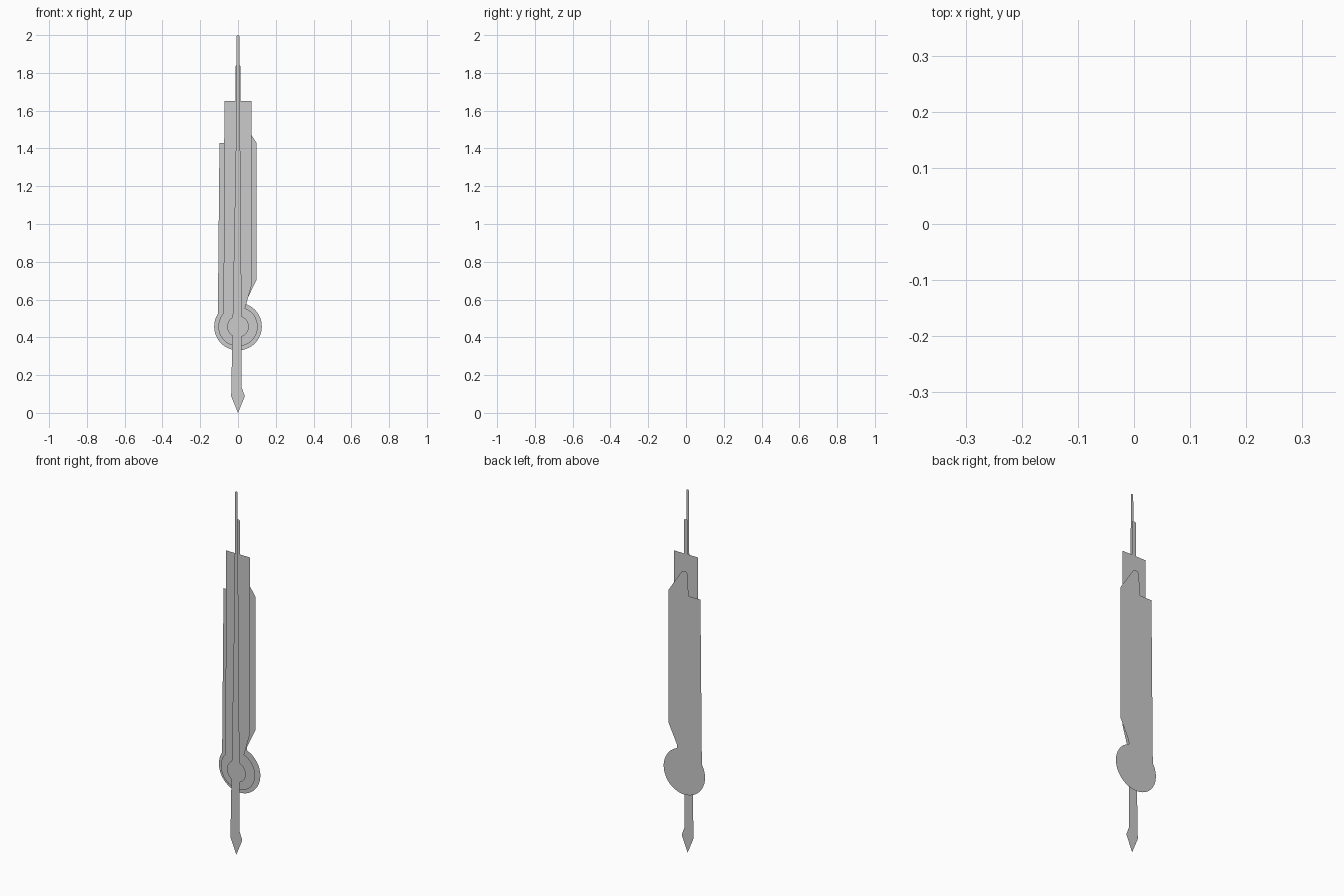
import bpy, bmesh, math

if "Cube" in bpy.data.objects:
    bpy.data.objects.remove(bpy.data.objects["Cube"])

HUB_Z = 0.457  # height of the shared pivot


def hub_arc(radius, low_half, high_half, steps=24):
    """Right half of the hub disc, from the tail opening up to the neck opening."""
    a0 = -math.pi / 2 + math.asin(low_half / radius)
    a1 = math.pi / 2 - math.asin(high_half / radius)
    return [(radius * math.cos(a0 + (a1 - a0) * i / steps),
             HUB_Z + radius * math.sin(a0 + (a1 - a0) * i / steps))
            for i in range(steps + 1)]


def round_tip(half, top, steps=5):
    """Right half of a rounded end."""
    return [(half * math.cos(math.pi / 2 * i / steps),
             top - half + half * math.sin(math.pi / 2 * i / steps))
            for i in range(steps + 1)]


def hand(name, right_side, y):
    """Flat sheet from the right half outline (bottom to top), mirrored in x."""
    left_side = [(-x, z) for x, z in reversed(right_side) if x > 1e-5]
    right_side = [(max(x, 0) if x > 1e-5 else 0, z) for x, z in right_side]
    bm = bmesh.new()
    face = bm.faces.new([bm.verts.new((x, y, z)) for x, z in right_side + left_side])
    bmesh.ops.triangulate(bm, faces=[face])
    mesh = bpy.data.meshes.new(name)
    bm.to_mesh(mesh)
    bm.free()
    obj = bpy.data.objects.new(name, mesh)
    bpy.context.collection.objects.link(obj)
    return obj


# Hour hand: rear layer, widest blade, blunt stub tip
hand("hour_hand",
     hub_arc(0.126, 0, 0.037)
     + [(0.037, 0.705), (0.098, 0.705), (0.098, 1.43), (0.018, 1.43),
        (0.018, 1.552), (0.011, 1.56)],
     0.0143)

# Minute hand: middle layer, longer narrower blade
hand("minute_hand",
     hub_arc(0.104, 0, 0.037)
     + [(0.037, 0.675), (0.072, 0.675), (0.072, 1.65), (0.0125, 1.65),
        (0.0125, 1.835), (0.008, 1.84)],
     0.0)

# Second hand: front layer, spear-shaped tail and tapering needle
hand("second_hand",
     [(0, 0), (0.036, 0.088), (0.018, 0.138)]
     + hub_arc(0.057, 0.018, 0.019)
     + round_tip(0.007, 2.0),
     -0.0143)
